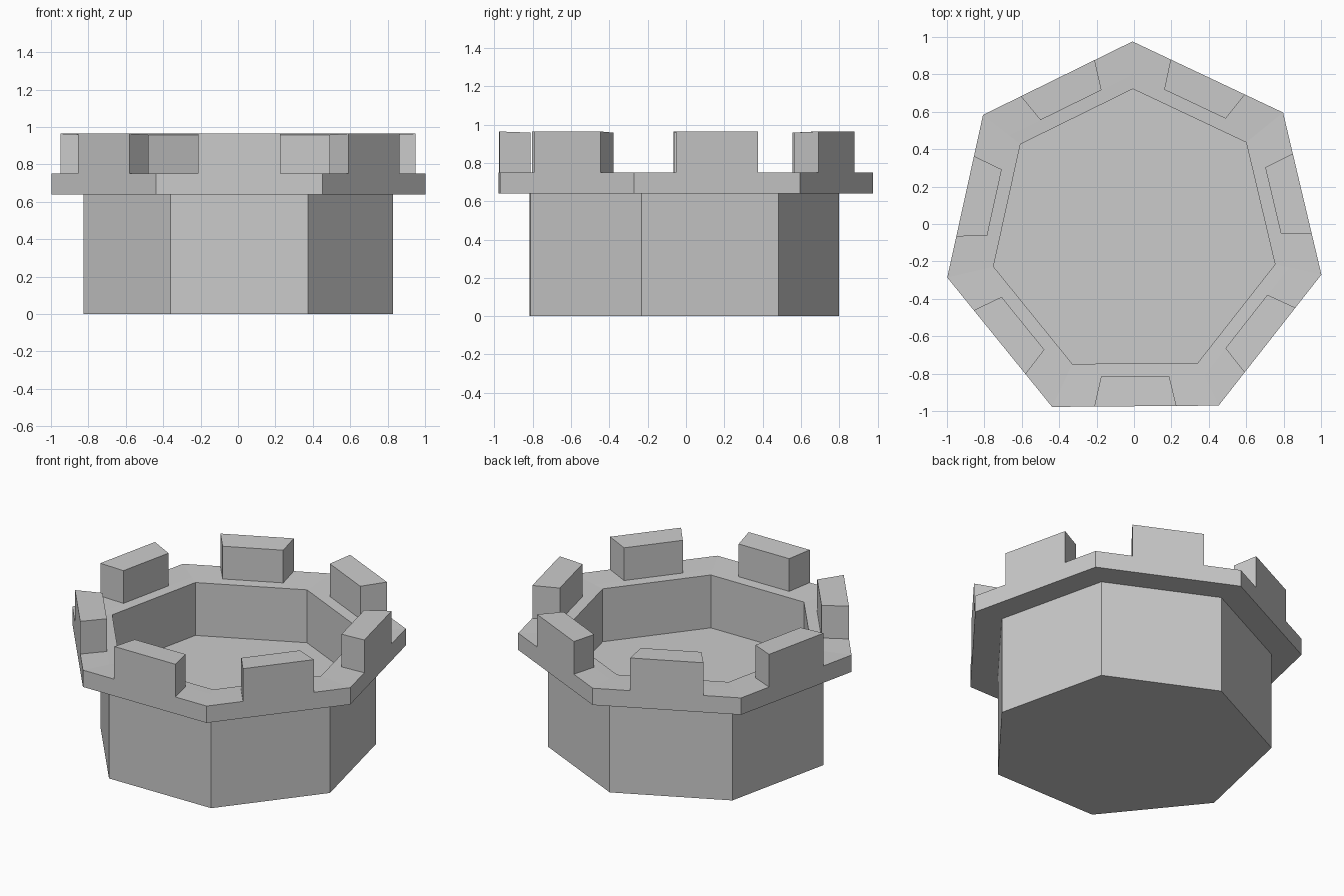
import bpy, bmesh
from math import pi, cos, sin, radians
from mathutils import Vector

if "Cube" in bpy.data.objects:
    bpy.data.objects.remove(bpy.data.objects["Cube"])

SIDES = 7
CENTRE = Vector((0, -0.05, 0))
TURN = pi / 2 + radians(0.45)
GAPS = (0.0, 0.253, 0.747)          # corner, merlon start, merlon end along each side


def corner(i, r, z):
    a = TURN + 2 * pi * i / SIDES
    return CENTRE + Vector((r * cos(a), r * sin(a), z))


# Profile (radius, height): base, wall, flange, rim, inner wall, floor
profile = [(0.848, 0), (0.848, 0.64), (1.026, 0.64), (1.026, 0.75),
           (0.848, 0.744), (0.772, 0.741), (0.772, 0.395)]
RIM = 3                             # profile step that carries the merlons

bm = bmesh.new()
rings = [[bm.verts.new(corner(i, r, z).lerp(corner(i + 1, r, z), t))
          for i in range(SIDES) for t in GAPS] for r, z in profile]

# Walls and rim
n = SIDES * len(GAPS)
merlon_bases = []
for k in range(len(rings) - 1):
    lo, hi = rings[k], rings[k + 1]
    for i in range(n):
        j = (i + 1) % n
        f = bm.faces.new((lo[i], lo[j], hi[j], hi[i]))
        if k == RIM and i % 3 == 1:
            merlon_bases.append(f)

# Underside and sunken floor
bm.faces.new(rings[0][::-1])
bm.faces.new(rings[-1])

# Merlons raised from the rim
raised = bmesh.ops.extrude_discrete_faces(bm, faces=merlon_bases)["faces"]
bmesh.ops.translate(bm, verts=[v for f in raised for v in f.verts], vec=(0, 0, 0.214))

bmesh.ops.recalc_face_normals(bm, faces=bm.faces)
mesh = bpy.data.meshes.new("battlement_tower")
bm.to_mesh(mesh)
bm.free()
tower = bpy.data.objects.new("battlement_tower", mesh)
bpy.context.collection.objects.link(tower)
